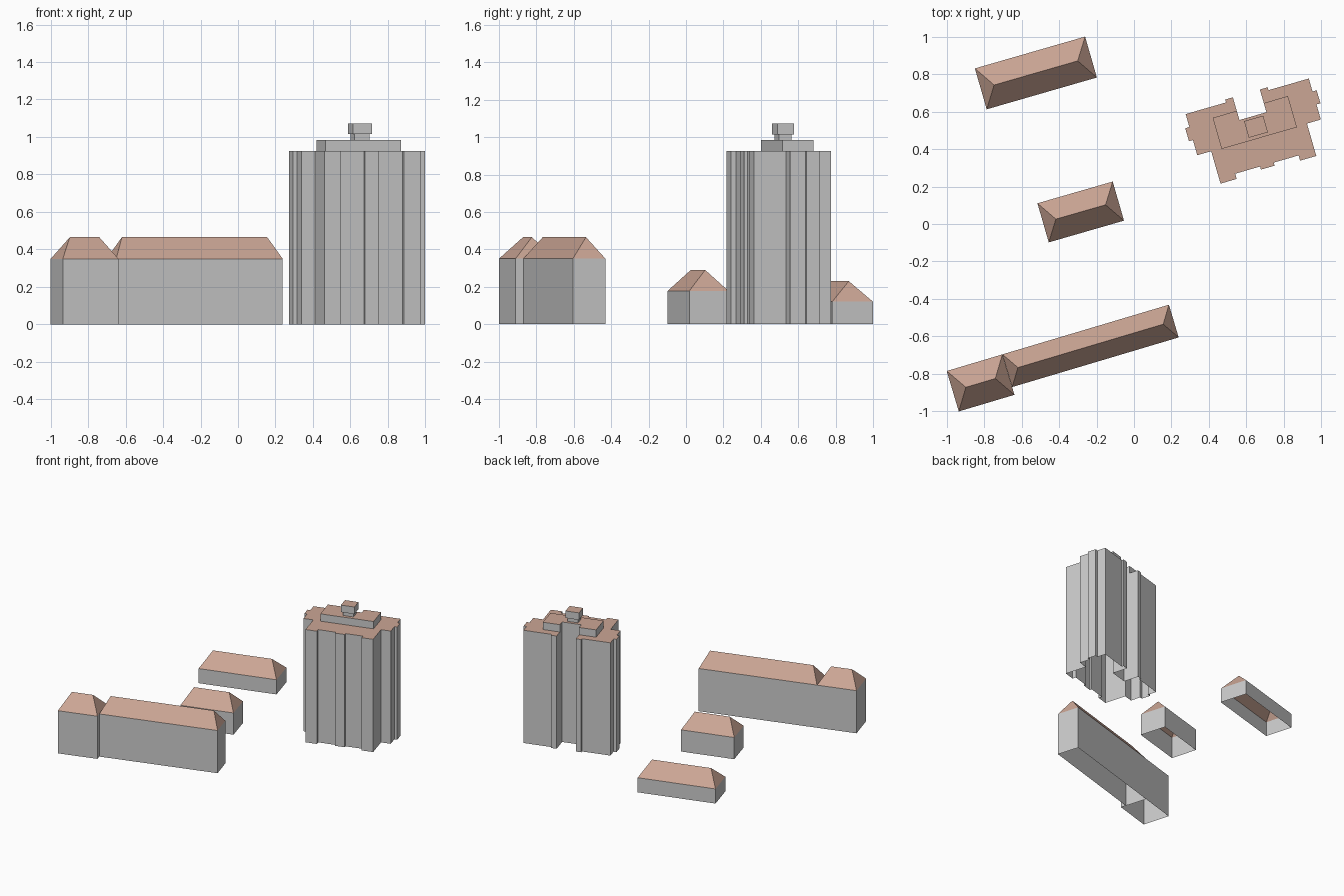
import bpy
from math import radians
from mathutils import Matrix

if "Cube" in bpy.data.objects:
    bpy.data.objects.remove(bpy.data.objects["Cube"])

roof_mat = bpy.data.materials.new("roof_tiles")
roof_mat.diffuse_color = (0.6, 0.38, 0.30, 1)
roof_mat.use_nodes = True
roof_mat.node_tree.nodes["Principled BSDF"].inputs["Base Color"].default_value = roof_mat.diffuse_color


def add_mesh(name, verts, faces, frame, mat=None):
    mesh = bpy.data.meshes.new(name)
    mesh.from_pydata([frame @ Matrix.Translation(v).translation for v in verts], [], faces)
    if mat:
        mesh.materials.append(mat)
    obj = bpy.data.objects.new(name, mesh)
    bpy.context.collection.objects.link(obj)
    return obj


def frame_at(x, y, angle):
    return Matrix.Translation((x, y, 0)) @ Matrix.Rotation(radians(angle), 4, 'Z')


def walls(name, outline, z0, z1, frame, underside=False):
    """Vertical walls around a counter-clockwise outline, open at the top."""
    n = len(outline)
    verts = [(x, y, z) for z in (z0, z1) for x, y in outline]
    faces = [(i, (i + 1) % n, n + (i + 1) % n, n + i) for i in range(n)]
    if underside:
        faces.append(tuple(reversed(range(n))))
    add_mesh(name + "_walls", verts, faces, frame)


def block(name, outline, z0, z1, frame, underside=False):
    """Walls closed by a flat roof."""
    walls(name, outline, z0, z1, frame, underside)
    add_mesh(name + "_roof", [(x, y, z1) for x, y in outline],
             [tuple(range(len(outline)))], frame, roof_mat)


def rect(hx, y0, y1):
    return [(-hx, y0), (hx, y0), (hx, y1), (-hx, y1)]


def mirrored(half):
    return half + [(-x, y) for x, y in reversed(half)]


def house(name, x, y, angle, length, depth, eaves, ridge, inset):
    """Hipped-roof house placed by its front left corner."""
    frame = frame_at(x, y, angle)
    base = [(0, 0), (length, 0), (length, depth), (0, depth)]
    walls(name, base, 0, eaves, frame)
    verts = [(px, py, eaves) for px, py in base]
    verts += [(inset, depth / 2, ridge), (length - inset, depth / 2, ridge)]
    add_mesh(name + "_hip_roof", verts,
             [(0, 1, 5, 4), (1, 2, 5), (2, 3, 4, 5), (3, 0, 4)], frame, roof_mat)


# Low houses
house("back_house", -0.786, 0.612, 16.1, 0.612, 0.227, 0.12, 0.23, 0.074)
house("middle_house", -0.455, -0.098, 16.1, 0.418, 0.217, 0.178, 0.29, 0.071)
house("long_house", -0.65, -0.87, 16.6, 0.927, 0.182, 0.35, 0.465, 0.059)
house("end_house", -0.935, -1.0, 16.6, 0.31, 0.225, 0.35, 0.465, 0.073)

# Tower: symmetric stepped footprint with a notch at the back
tower = frame_at(0.659, 0.491, 16.1)
half = [(.038, -.198), (.038, -.181), (.176, -.181), (.176, -.21), (.266, -.21),
        (.266, -.03), (.343, -.03), (.343, .054), (.365, .054), (.365, .126),
        (.342, .126), (.342, .198), (.118, .198), (.118, .214), (.075, .214),
        (.075, .088)]
block("tower", mirrored(half), 0, 0.925, tower)

# Rooftop storey, stem and cap
storey = [(.209, -.034), (.209, .139), (.075, .139), (.075, .088)]
block("rooftop_storey", mirrored(storey), 0.925, 0.985, tower)
walls("cap_stem", rect(.042, -.006, .064), 0.985, 1.015, tower)
block("rooftop_cap", rect(.053, -.017, .075), 1.015, 1.073, tower, underside=True)
